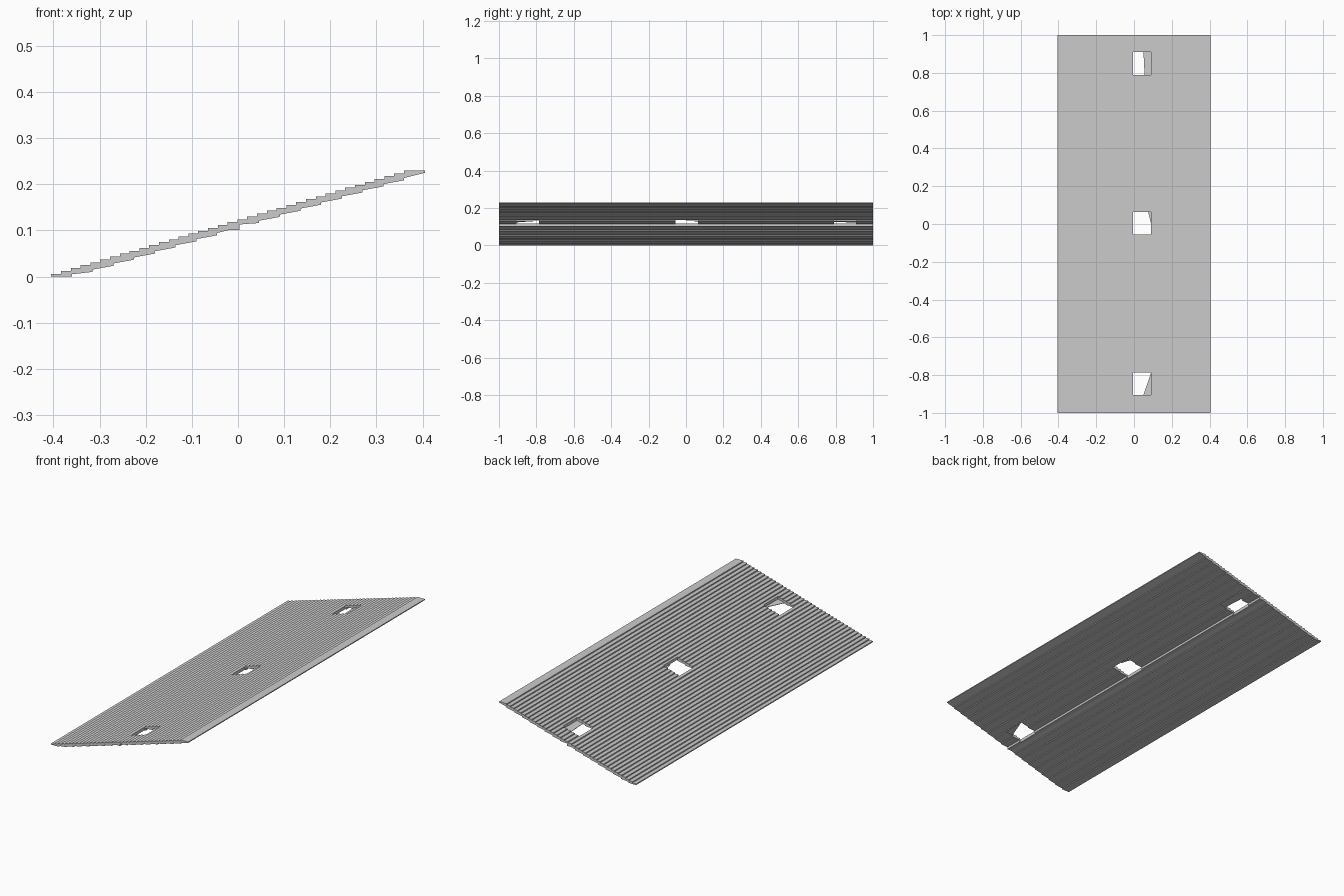
import bpy, bmesh

if "Cube" in bpy.data.objects:
    bpy.data.objects.remove(bpy.data.objects["Cube"])

HALF_X, TOP, SLOPE = 0.405, 0.23, 0.294
N_TREAD, N_TOOTH = 36, 17


def mesh_object(name, bm):
    bmesh.ops.recalc_face_normals(bm, faces=bm.faces)
    me = bpy.data.meshes.new(name)
    bm.to_mesh(me)
    bm.free()
    ob = bpy.data.objects.new(name, me)
    bpy.context.collection.objects.link(ob)
    return ob


def extrude(name, points, offset):
    bm = bmesh.new()
    face = bm.faces.new([bm.verts.new(p) for p in points])
    new = bmesh.ops.extrude_face_region(bm, geom=[face])["geom"]
    bmesh.ops.translate(bm, vec=offset,
                        verts=[v for v in new if isinstance(v, bmesh.types.BMVert)])
    return mesh_object(name, bm)


# Fine stepped tread on the upper side, ending in a flat landing
profile = []
run, rise = 0.765 / N_TREAD, (TOP - 0.006) / N_TREAD
profile.append((-HALF_X, 0))
for i in range(N_TREAD + 1):
    x, z = -HALF_X + i * run, 0.006 + i * rise
    profile.append((x, z))
    profile.append((x + run if i < N_TREAD else HALF_X, z))

# Coarse saw-tooth underside, running back down to the ground edge
for k in range(N_TOOTH, -1, -1):
    x = -0.36 + 0.045 * k
    z = max(0, SLOPE * (x + 0.36) - 0.003)
    if k == N_TOOTH:
        profile.append((HALF_X, 0.225))
        continue
    if k == 8:
        profile += [(0.003, 0.113), (0.003, 0.101), (-0.02, 0.101)]
        continue
    profile += [(x, z + 0.005), (x, z)]

ramp = extrude("ramp_plate", [(x, -1, z) for x, z in profile], (0, 2, 0))

# Three rectangular openings through the plate
HOLES = [(-0.905, -0.785), (-0.055, 0.063), (0.79, 0.91)]
for y0, y1 in HOLES:
    cutter = extrude("hole_cutter", [(-0.004, y0, 0), (0.09, y0, 0),
                                     (0.09, y1, 0), (-0.004, y1, 0)], (0, 0, 0.3))
    cutter.hide_render = True
    mod = ramp.modifiers.new("hole", "BOOLEAN")
    mod.operation, mod.solver, mod.object = "DIFFERENCE", "EXACT", cutter
    bpy.context.view_layer.objects.active = ramp
    bpy.ops.object.modifier_apply(modifier=mod.name)
    bpy.data.objects.remove(cutter)

# Thin lips that partly close the openings on the high side
LIPS = [[(0.05, -0.905), (0.091, -0.905), (0.091, -0.785)],
        [(0.091, 0.0), (0.091, 0.063), (0.075, 0.063)],
        [(0.056, 0.79), (0.091, 0.79), (0.091, 0.91), (0.05, 0.91)]]
for i, outline in enumerate(LIPS):
    extrude(f"hole_lip_{i + 1}",
            [(x, y, 0.131 - 0.2 * (0.091 - x)) for x, y in outline], (0, 0, 0.002))
